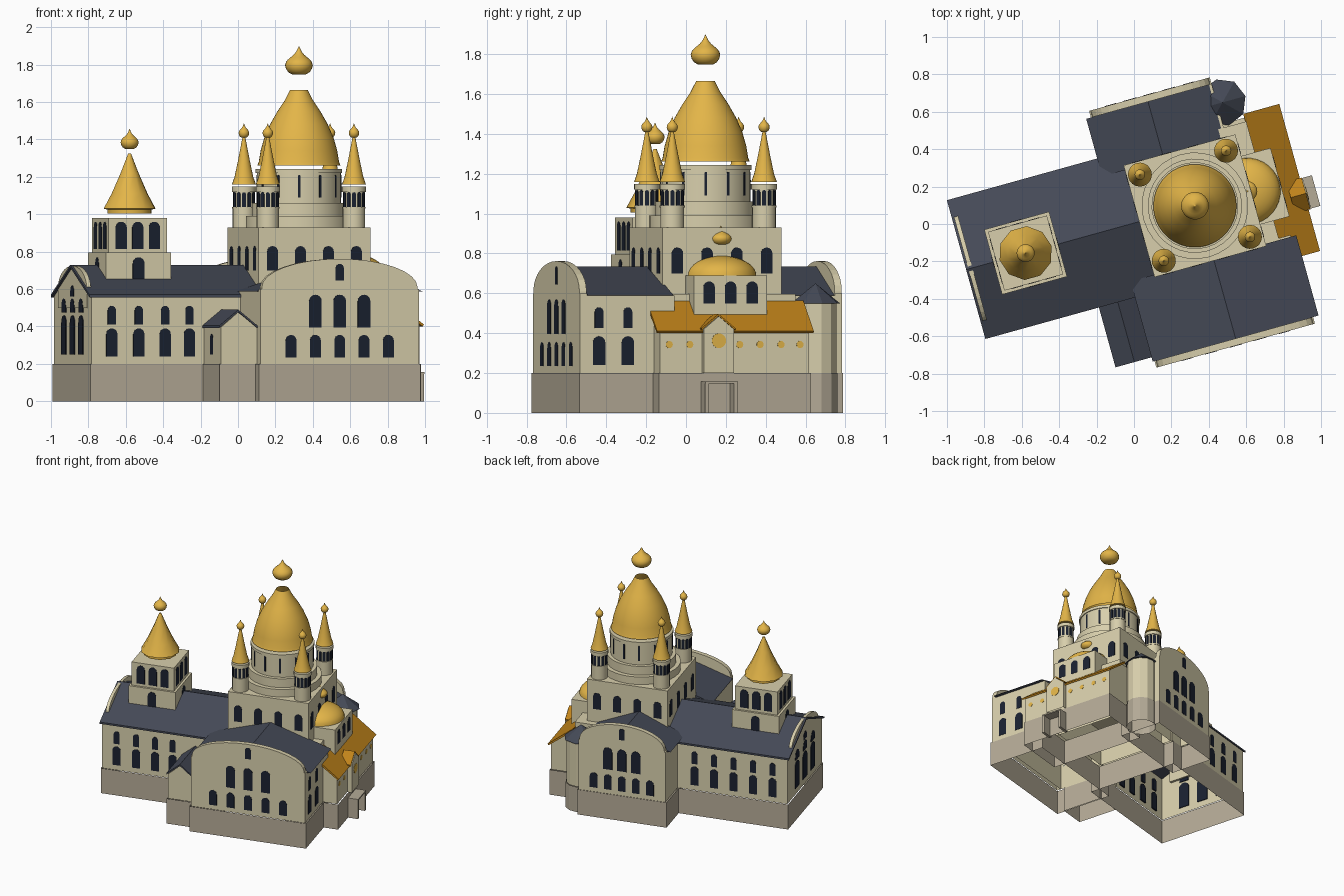
import bpy, bmesh
from math import sin, cos, pi, radians
from mathutils import Matrix, Vector

if "Cube" in bpy.data.objects:
    bpy.data.objects.remove(bpy.data.objects["Cube"])

TURN = Matrix.Rotation(radians(15.5), 4, 'Z')   # whole church is turned in plan
CU, CV = 0.34, 0.007                            # centre of the main dome


def material(name, hexcol):
    m = bpy.data.materials.new(name)
    rgb = [int(hexcol[i:i + 2], 16) / 255 for i in (0, 2, 4)]
    m.diffuse_color = [((c + .055) / 1.055) ** 2.4 for c in rgb] + [1]
    m.use_nodes = True
    m.node_tree.nodes["Principled BSDF"].inputs["Base Color"].default_value = m.diffuse_color
    return m


WALL = material("stone", "d8cfac")
BASE = material("plinth_stone", "b5ab97")
SLATE = material("slate", "454a57")
GOLD = material("gold", "e3b548")
OCHRE = material("ochre_roof", "c0831a")
DARK = material("glass", "1a2130")


def finish(name, bm, mat, smooth=False):
    bmesh.ops.recalc_face_normals(bm, faces=bm.faces)
    # the shell is hollow: wall bodies have no floor
    floor = [f for f in bm.faces if all(abs(v.co.z - .2) < 1e-5 for v in f.verts)]
    if mat == WALL and floor:
        bmesh.ops.delete(bm, geom=floor, context='FACES_ONLY')
    bm.transform(TURN)
    me = bpy.data.meshes.new(name)
    bm.to_mesh(me)
    bm.free()
    ob = bpy.data.objects.new(name, me)
    bpy.context.collection.objects.link(ob)
    me.materials.append(mat)
    if smooth:
        bpy.ops.object.select_all(action='DESELECT')
        ob.select_set(True)
        bpy.context.view_layer.objects.active = ob
        bpy.ops.object.shade_smooth_by_angle(angle=radians(40))
    return ob


def add_prism(bm, a, b, caps=True):
    va, vb = [bm.verts.new(p) for p in a], [bm.verts.new(p) for p in b]
    n = len(a)
    for i in range(n):
        bm.faces.new((va[i], va[(i + 1) % n], vb[(i + 1) % n], vb[i]))
    if caps:
        bm.faces.new(va)
        bm.faces.new(vb)


def prism(name, prof, axis, s, e, mat):
    """Extrude a (horizontal, z) profile along local u or v."""
    put = (lambda p, t: (t, p[0], p[1])) if axis == 'u' else (lambda p, t: (p[0], t, p[1]))
    bm = bmesh.new()
    add_prism(bm, [put(p, s) for p in prof], [put(p, e) for p in prof])
    return finish(name, bm, mat)


def box(name, u0, u1, v0, v1, z0, z1, mat, caps=True):
    q = [(u0, v0), (u1, v0), (u1, v1), (u0, v1)]
    bm = bmesh.new()
    add_prism(bm, [(*p, z0) for p in q], [(*p, z1) for p in q], caps)
    return finish(name, bm, mat)


def lathe(name, u, v, prof, n, mat, smooth=True):
    bm = bmesh.new()
    rings = []
    for r, z in prof:
        if r == 0:
            rings.append([bm.verts.new((u, v, z))] * n)
        else:
            rings.append([bm.verts.new((u + r * cos(2 * pi * i / n), v + r * sin(2 * pi * i / n), z))
                          for i in range(n)])
    for a, b in zip(rings, rings[1:]):
        for i in range(n):
            j = (i + 1) % n
            bm.faces.new(list(dict.fromkeys((a[i], a[j], b[j], b[i]))))
    return finish(name, bm, mat, smooth)


def drum(name, u, v, steps, n, mat):
    """Stack of cylinders given as (radius, z0, z1)."""
    prof = [(0, steps[0][1])]
    for r, z0, z1 in steps:
        prof += [(r, z0), (r, z1)]
    return lathe(name, u, v, prof + [(0, steps[-1][2])], n, mat)


def onion(name, u, v, z, h, r):
    k = [(0, 0), (.5, 0), (.78, .08), (.94, .2), (1, .32), (.94, .43), (.8, .52), (.6, .6), (.38, .69),
         (.2, .8), (.09, .91), (0, 1)]
    lathe(name, u, v, [(a * r, z + b * h) for a, b in k], 24, GOLD)


def chevron(c, hw, z0, z1, t):
    return [(c - hw, z0), (c, z1), (c + hw, z0), (c + hw, z0 - t), (c, z1 - t), (c - hw, z0 - t)]


def arch(c, hw, z0, zs, z1, n=16):
    """Wall outline with an elliptical top springing at zs."""
    return [(c + hw, z0)] + [(c + hw * cos(pi * i / n), zs + (z1 - zs) * sin(pi * i / n))
                             for i in range(n + 1)] + [(c - hw, z0)]


def windows(name, items, mat=DARK):
    """Arched panes: (u, v, facing angle, z0, z1, width)."""
    bm = bmesh.new()
    for u, v, a, z0, z1, w in items:
        n, t = Vector((cos(a), sin(a), 0)), Vector((-sin(a), cos(a), 0))
        pts = [Vector((u, v, 0)) + t * x + Vector((0, 0, z)) for x, z in arch(0, w / 2, z0, z1 - w / 2, z1, 8)]
        add_prism(bm, [p - n * .01 for p in pts], [p + n * .002 for p in pts])
    finish(name, bm, mat)


E, N, W, S = 0, pi / 2, pi, -pi / 2


def row(side, at, offs, z0, z1, w):
    return [((at, o) if side in (E, W) else (o, at)) + (side, z0, z1, w) for o in offs]


def around(u, v, r, n, z0, z1, w):
    return [(u + r * cos(a), v + r * sin(a), a, z0, z1, w) for a in [2 * pi * (i + .5) / n for i in range(n)]]


def spread(c, step, n):
    return [c + step * (i - (n - 1) / 2) for i in range(n)]


# Plinths, open underneath
for nm, b in {"nave": (-.922, .03, -.375, .385), "south_transept": (-.1, .798, -.777, -.3),
              "north_transept": (-.08, .605, .3, .65), "annex": (-.298, -.09, -.708, -.37),
              "east_block": (.5, .908, -.392, .398)}.items():
    box(nm + "_plinth", *b, 0, .2, BASE, caps=False)

# Nave with west gable
prism("nave_walls", [(-.37, .2), (-.37, .565), (.007, .715), (.38, .565), (.38, .2)], 'u', -.915, .04, WALL)
prism("nave_roof", chevron(.005, .385, .57, .73, .014), 'u', -.93, .04, SLATE)
prism("west_gable_arch", arch(.005, .29, .5, .6, .725), 'u', -.918, -.895, WALL)
us = [-.803, -.653, -.507, -.372]
ns = spread(-.5, .15, 5)
windows("nave_windows", row(S, -.37, us, .24, .39, .062) + row(S, -.37, us, .41, .51, .045)
        + row(N, .38, ns, .24, .39, .062) + row(N, .38, ns, .41, .51, .045)
        + row(W, -.918, spread(.005, .17, 3), .25, .46, .09)
        + row(W, -.918, spread(.005, .17, 3), .475, .55, .08) + row(W, -.918, [.005], .56, .62, .07))

# Bell tower
TU, TV = -.6, .005
box("tower_base", TU - .18, TU + .18, TV - .18, TV + .18, .58, .795, WALL)
box("tower_belfry", TU - .163, TU + .163, TV - .163, TV + .163, .795, .98, WALL)
tw = []
for s, k, c, o in ((S, -1, TV, TU), (N, 1, TV, TU), (W, -1, TU, TV), (E, 1, TU, TV)):
    tw += row(s, c + k * .163, spread(o, .092, 3), .815, .96, .062)
    tw += row(s, c + k * .18, [o], .65, .77, .065)
windows("tower_windows", tw)
lathe("tower_spire", TU, TV, [(0, 1.005), (.122, 1.005), (.122, 1.025), (.144, 1.03), (.1, 1.11),
                              (.05, 1.22), (.008, 1.325), (0, 1.325)], 10, GOLD)
onion("tower_finial", TU, TV, 1.35, .107, .048)

# Transepts with arched gable walls
for nm, u0, u1, wall, roof_in, g0, g1 in (("south", -.09, .79, (-.74, -.28), -.29, -.772, -.735),
                                          ("north", -.07, .6, (.28, .62), .29, .647, .61)):
    c = (u0 + u1) / 2
    box(nm + "_transept_walls", u0, u1, *wall, .2, .59, WALL)
    cr = .36 if nm == "south" else .247
    hr = .46 if nm == "south" else .343
    prism(nm + "_transept_roof", [(cr - hr, .588), (cr, .735), (cr + hr, .588)], 'v', roof_in, g1, SLATE)
    prism(nm + "_gable_wall", [(u0, .2), (u0, .6)] + arch(c, (u1 - u0) / 2 - .008, .6, .61, .762)[::-1]
          + [(u1, .6), (u1, .2)], 'v', g0, g1, WALL)
    sd, st = (S, .135) if nm == "south" else (N, .108)
    windows(nm + "_transept_windows", row(sd, g0, spread(c, st, 5), .235, .355, .06)
            + row(sd, g0, spread(c, st, 3), .395, .57, .07) + row(sd, g0, [c], .645, .735, .045))
windows("south_transept_side_windows", row(E, .79, [-.672, -.522], .24, .385, .065)
        + row(E, .79, [-.672, -.522], .425, .53, .045))

# South-west annex
prism("annex_walls", [(-.29, .2), (-.29, .395), (-.195, .475), (-.085, .4), (-.085, .2)], 'v', -.702, -.36, WALL)
prism("annex_roof", chevron(-.195, .105, .405, .49, .012), 'v', -.712, -.36, SLATE)
windows("annex_window", row(W, -.29, [-.52], .25, .36, .06))

# Stair turret beside the north transept
lathe("stair_turret_plinth", .63, .5, [(.114, 0), (.114, .2)], 12, BASE, False)
lathe("stair_turret", .63, .5, [(.108, .2), (.108, .555)], 12, WALL, False)
lathe("stair_turret_roof", .63, .5, [(0, .545), (.127, .55), (0, .65)], 8, SLATE, False)

# Main block under the dome
box("crossing_lower", 0, .725, -.365, .368, .2, .597, WALL)
box("crossing_block", CU - .31, CU + .31, CV - .31, CV + .31, .5, .93, WALL)
cw = []
for s, k, c, o in ((S, -1, CV, CU), (N, 1, CV, CU), (W, -1, CU, CV), (E, 1, CU, CV)):
    cw += row(s, c + k * .31, spread(o, .155, 4), .7, .83, .06)
windows("crossing_windows", cw)

# Main drum, dome and finial
drum("main_drum", CU, CV, [(.285, .93, .99), (.252, .99, 1.06), (.225, 1.06, 1.22), (.232, 1.22, 1.243)], 32, WALL)
windows("drum_windows", around(CU, CV, .225, 12, 1.09, 1.21, .014))
lathe("main_dome", CU, CV, [(.222, 1.262), (.215, 1.28), (.205, 1.34), (.185, 1.41), (.155, 1.48), (.115, 1.55),
                            (.075, 1.61), (.047, 1.665)], 40, GOLD)
onion("main_finial", CU, CV, 1.748, .152, .074)

# Four corner turrets
for i in (-1, 1):
    for j in (-1, 1):
        u, v = CU + i * .239, CV + j * .239
        drum("corner_turret", u, v, [(.06, .93, 1.03), (.063, 1.03, 1.04),
                                     (.057, 1.04, 1.12), (.064, 1.12, 1.148)], 20, WALL)
        windows("corner_turret_windows", around(u, v, .057, 12, 1.04, 1.118, .02))
        lathe("corner_spire", u, v, [(0, 1.16), (.064, 1.16), (.05, 1.2), (.031, 1.29), (.007, 1.415), (0, 1.415)],
              20, GOLD)
        onion("corner_finial", u, v, 1.41, .077, .028)

# East block with sloping ochre roof
prism("east_walls", [(.6, .2), (.9, .2), (.9, .41), (.73, .545), (.6, .545)], 'v', -.385, .39, WALL)
prism("east_roof", [(.72, .565), (.92, .41), (.912, .4), (.72, .545)], 'v', -.405, .411, OCHRE)

# Apse with half dome
box("apse", .6, .812, CV - .19, CV + .19, .48, .69, WALL)
windows("apse_windows", row(E, .812, spread(CV, .112, 3), .55, .66, .06))
lathe("apse_dome", .63, CV, [(.178 * cos(pi * i / 16), .69 + .098 * sin(pi * i / 16)) for i in range(8)]
      + [(0, .788)], 32, GOLD)
onion("apse_finial", .63, CV, .845, .093, .054)

# Gold medallions on the east frieze
bm = bmesh.new()
for v, r, z, u in [(v, .018, .343, .9) for v in (-.337, -.23, .03, .136, .245, .344)] + [(-.088, .037, .362, .935)]:
    ring = [(v + r * cos(2 * pi * i / 16), z + r * sin(2 * pi * i / 16)) for i in range(16)]
    add_prism(bm, [(u - .005, *p) for p in ring], [(u + .003, *p) for p in ring])
finish("frieze_medallions", bm, GOLD)

# East porch
PV = -.088
box("porch_wall", .88, .935, PV - .078, PV + .078, .2, .42, WALL)
prism("porch_gable", [(PV - .078, .42), (PV, .485), (PV + .078, .42)], 'u', .86, .935, WALL)
prism("porch_roof", chevron(PV, .088, .425, .497, .01), 'u', .845, .93, OCHRE)
for k in (-1, 1):
    box("porch_pier", .89, .985, PV + k * .075 - .01, PV + k * .075 + .01, 0, .155, BASE)
box("porch_slab", .89, .986, PV - .085, PV + .085, .147, .157, BASE)
